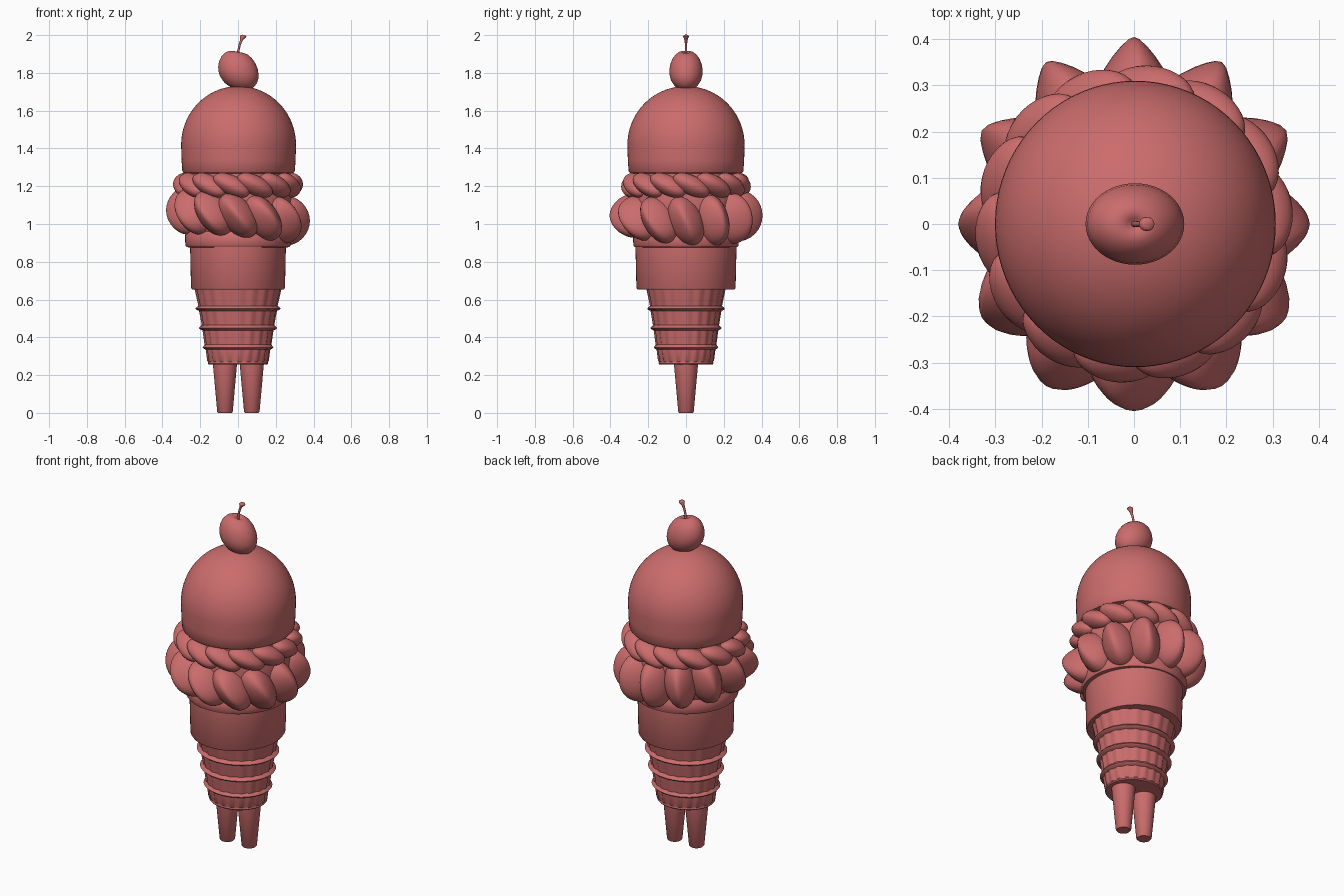
import bpy, bmesh, math
from mathutils import Vector

if "Cube" in bpy.data.objects:
    bpy.data.objects.remove(bpy.data.objects["Cube"])

red = bpy.data.materials.new("soft_red")
red.diffuse_color = (0.6, 0.15, 0.15, 1)
red.use_nodes = True
red.node_tree.nodes["Principled BSDF"].inputs["Base Color"].default_value = red.diffuse_color


def finish(name, bm, angle=40):
    bmesh.ops.recalc_face_normals(bm, faces=bm.faces)
    mesh = bpy.data.meshes.new(name)
    bm.to_mesh(mesh)
    bm.free()
    obj = bpy.data.objects.new(name, mesh)
    bpy.context.collection.objects.link(obj)
    mesh.materials.append(red)
    bpy.ops.object.select_all(action='DESELECT')
    obj.select_set(True)
    bpy.context.view_layer.objects.active = obj
    bpy.ops.object.shade_smooth_by_angle(angle=math.radians(angle))
    return obj


def lathe(name, profile, sx=1, sy=1, cx=0, segs=64, shift=None, rib=None, angle=40):
    """Revolve (radius, z) points, with elliptical scale and capped ends."""
    bm = bmesh.new()
    rings = []
    for row, (r, z) in enumerate(profile):
        ring = []
        for i in range(segs):
            a = math.tau * i / segs
            rr = r + (rib(row, i) if rib else 0)
            p = Vector((rr * sx * math.cos(a), rr * sy * math.sin(a), z))
            if shift:
                p = shift(p)
            ring.append(bm.verts.new((p.x + cx, p.y, p.z)))
        rings.append(ring)
    for lo, hi in zip(rings, rings[1:]):
        for i in range(segs):
            j = (i + 1) % segs
            bm.faces.new((lo[i], lo[j], hi[j], hi[i]))
    bm.faces.new(rings[0][::-1])
    bm.faces.new(rings[-1])
    return finish(name, bm, angle)


def lump_ring(name, count, radius, size, z, lean, drop=0, pinch=0, sx=1, sy=1, start=0):
    """Ring of leaning ellipsoids; size = (width, depth, length)."""
    bm = bmesh.new()
    for k in range(count):
        t = math.tau * k / count + start
        out = Vector((math.cos(t), math.sin(t), 0))
        tan = Vector((-math.sin(t), math.cos(t), 0))
        up = Vector((0, 0, 1))
        a = math.radians(lean(t))
        long_axis = up * math.cos(a) - tan * math.sin(a)
        wide_axis = tan * math.cos(a) + up * math.sin(a)
        centre = out * radius + up * (z - drop * math.cos(t))
        verts = bmesh.ops.create_uvsphere(bm, u_segments=24, v_segments=16, radius=1)["verts"]
        for v in verts:
            w, d, l = v.co
            w *= 1 - pinch * max(d, 0) ** 2
            p = centre + wide_axis * w * size[0] + out * d * size[1] + long_axis * l * size[2]
            v.co = (p.x * sx, p.y * sy, p.z)
    return finish(name, bm, 60)


# Two tapered legs
for side, cx in (("left", -0.069), ("right", 0.073)):
    lathe(side + "_leg", [(0.036, 0), (0.041, 0.006), (0.064, 0.26)], cx=cx, segs=32)

# Tiered wafer with vertical ribs between ledges
profile, ribbed = [(0.135, 0.255), (0.155, 0.256), (0.160, 0.262), (0.157, 0.27)], set()
tiers = [(0.157, 0.275, 0.165, 0.335, 0.188), (0.171, 0.362, 0.182, 0.437, 0.208),
         (0.186, 0.464, 0.200, 0.54, 0.226), (0.204, 0.567, 0.225, 0.66, 0)]
for r0, z0, r1, z1, ledge in tiers:
    ribbed |= {len(profile), len(profile) + 1}
    profile += [(r0, z0), (r1, z1)]
    if ledge:
        profile += [(ledge - 0.006, z1 + 0.006), (ledge, z1 + 0.012),
                    (ledge - 0.006, z1 + 0.019)]
lathe("wafer_base", profile, sx=1, sy=0.91, segs=80,
      rib=lambda row, i: 0.006 if row in ribbed and i % 4 < 2 else 0, angle=35)

# Smooth cup and its rim
lathe("wafer_cup", [(0.235, 0.652), (0.245, 0.654), (0.25, 0.662), (0.255, 0.885)],
      sx=0.995, sy=1.05)
lathe("cup_rim", [(0.26, 0.876), (0.273, 0.879), (0.279, 0.888), (0.280, 0.94), (0.25, 0.98)])

# Cream core and two rows of piped lumps
lathe("cream_core", [(0.25, 0.92), (0.27, 0.97), (0.29, 1.04), (0.29, 1.12),
                     (0.28, 1.2), (0.27, 1.28)])
lump_ring("lower_cream_swirls", 12, 0.27, (0.088, 0.135, 0.138), 1.045,
          lambda t: 24 - 18 * math.sin(t), drop=0.028, pinch=0.5, sx=0.94)
lump_ring("upper_cream_swirls", 14, 0.28, (0.052, 0.065, 0.105), 1.205,
          lambda t: 64, pinch=0.2, start=0.1)

# Domed scoop
dome = [(0.275, 1.268), (0.29, 1.27), (0.298, 1.28), (0.302, 1.34)]
dome += [(0.304 * math.cos(math.pi / 2 * i / 18), 1.42 + 0.31 * math.sin(math.pi / 2 * i / 18))
         for i in range(18)]
dome.append((0.004, 1.73))
lathe("scoop_dome", dome, sx=1, sy=1.02, cx=0.003, segs=80)

# Cherry, skewed with a dimple on top
cherry = [(0.004, 1.712), (0.04, 1.717), (0.068, 1.733), (0.09, 1.762), (0.098, 1.79),
          (0.099, 1.81), (0.095, 1.84), (0.083, 1.87), (0.064, 1.894), (0.045, 1.907),
          (0.028, 1.911), (0.014, 1.906), (0.003, 1.897)]
lathe("cherry", cherry, sx=1.08, sy=0.89, cx=0.002, segs=48,
      shift=lambda p: Vector((p.x, p.y, p.z - 0.2 * p.x)), angle=60)

# Bent stem with flared tip
stem = [(0.007, 1.89), (0.006, 1.92), (0.006, 1.95), (0.008, 1.975), (0.015, 1.99),
        (0.015, 1.996), (0.010, 2.0)]
lathe("cherry_stem", stem, segs=16,
      shift=lambda p: Vector((p.x + 2.6 * max(p.z - 1.89, 0) ** 2, p.y,
                              p.z - 0.25 * p.x * (p.z > 1.98))), angle=50)
